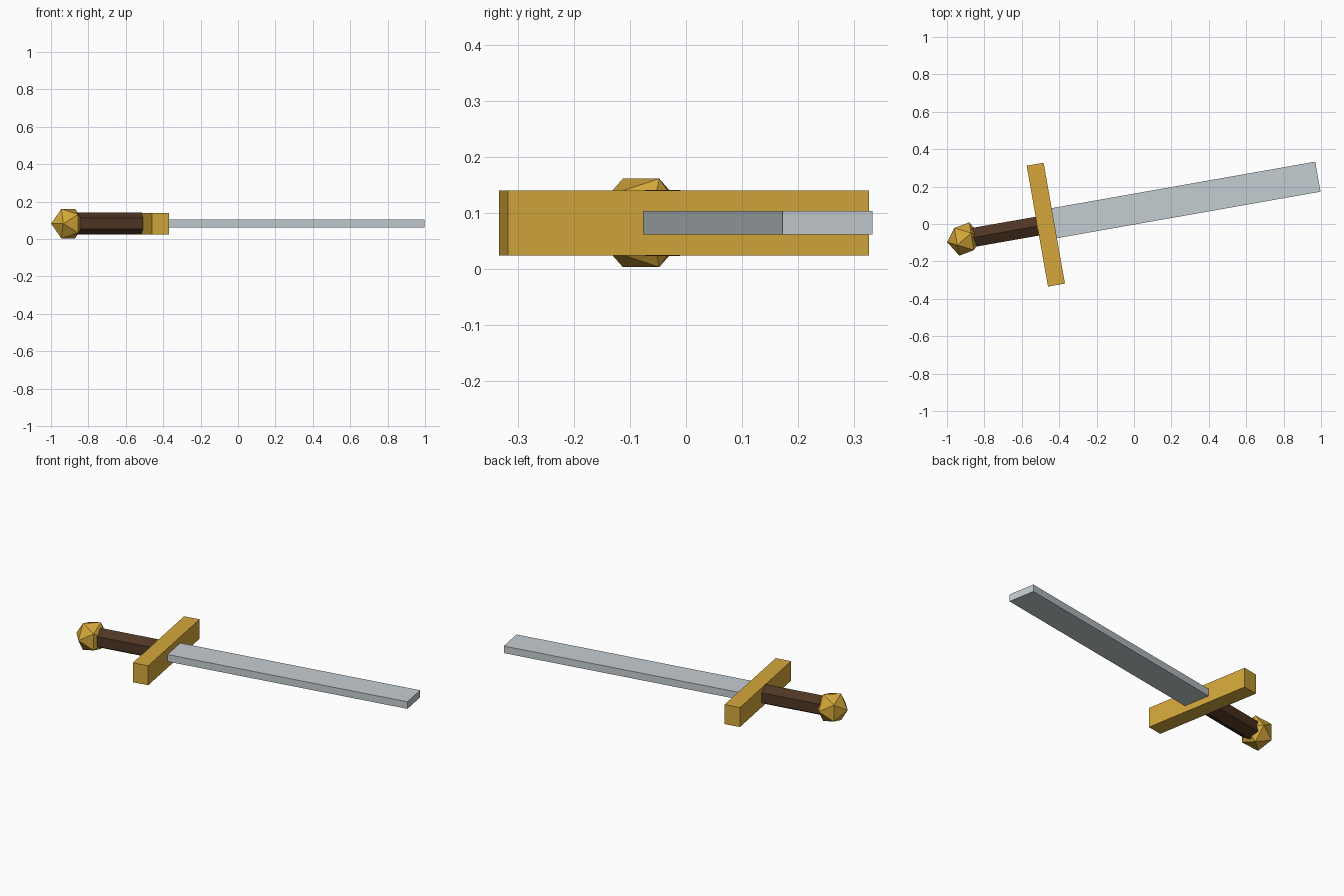
import bpy, bmesh, math
from mathutils import Matrix, Vector

if "Cube" in bpy.data.objects:
    bpy.data.objects.remove(bpy.data.objects["Cube"])

# Sword frame: local x = across the blade, y = up, z = along the blade
ang = math.radians(10)
u = Vector((math.cos(ang), math.sin(ang), 0))
v = Vector((-math.sin(ang), math.cos(ang), 0))
up = Vector((0, 0, 1))
FRAME = Matrix((v, up, u)).transposed().to_4x4()
FRAME.translation = (-0.4715, -0.0035, 0.082)


def material(name, rgb):
    m = bpy.data.materials.new(name)
    m.diffuse_color = (*rgb, 1)
    m.use_nodes = True
    m.node_tree.nodes["Principled BSDF"].inputs["Base Color"].default_value = m.diffuse_color
    return m


gold = material("gold", (0.66, 0.39, 0.043))
steel = material("steel", (0.56, 0.61, 0.64))
leather = material("dark leather", (0.078, 0.036, 0.017))


def finish(name, bm, mat):
    bm.transform(FRAME)
    bmesh.ops.recalc_face_normals(bm, faces=bm.faces)
    me = bpy.data.meshes.new(name)
    bm.to_mesh(me)
    bm.free()
    me.materials.append(mat)
    ob = bpy.data.objects.new(name, me)
    bpy.context.collection.objects.link(ob)


def box(name, size, z, mat):
    bm = bmesh.new()
    bmesh.ops.create_cube(bm, size=1, matrix=Matrix.Translation((0, 0, z)) @ Matrix.Diagonal((*size, 1)))
    finish(name, bm, mat)


# Blade and crossguard
tip, root = 1.477, 0.043
box("blade", (0.163, 0.042, tip - root), (tip + root) / 2, steel)
box("crossguard", (0.656, 0.116, 0.092), 0, gold)

# Six-sided grip
start, end = -0.395, -0.043
bm = bmesh.new()
bmesh.ops.create_cone(bm, cap_ends=True, segments=6, radius1=0.059, radius2=0.059,
                      depth=end - start, matrix=Matrix.Translation((0, 0, (start + end) / 2)))
finish("grip", bm, leather)

# Twenty-sided pommel
bm = bmesh.new()
bmesh.ops.create_icosphere(bm, subdivisions=1, radius=0.093,
                           matrix=Matrix.Translation((0, 0, -0.443)))
finish("pommel", bm, gold)
